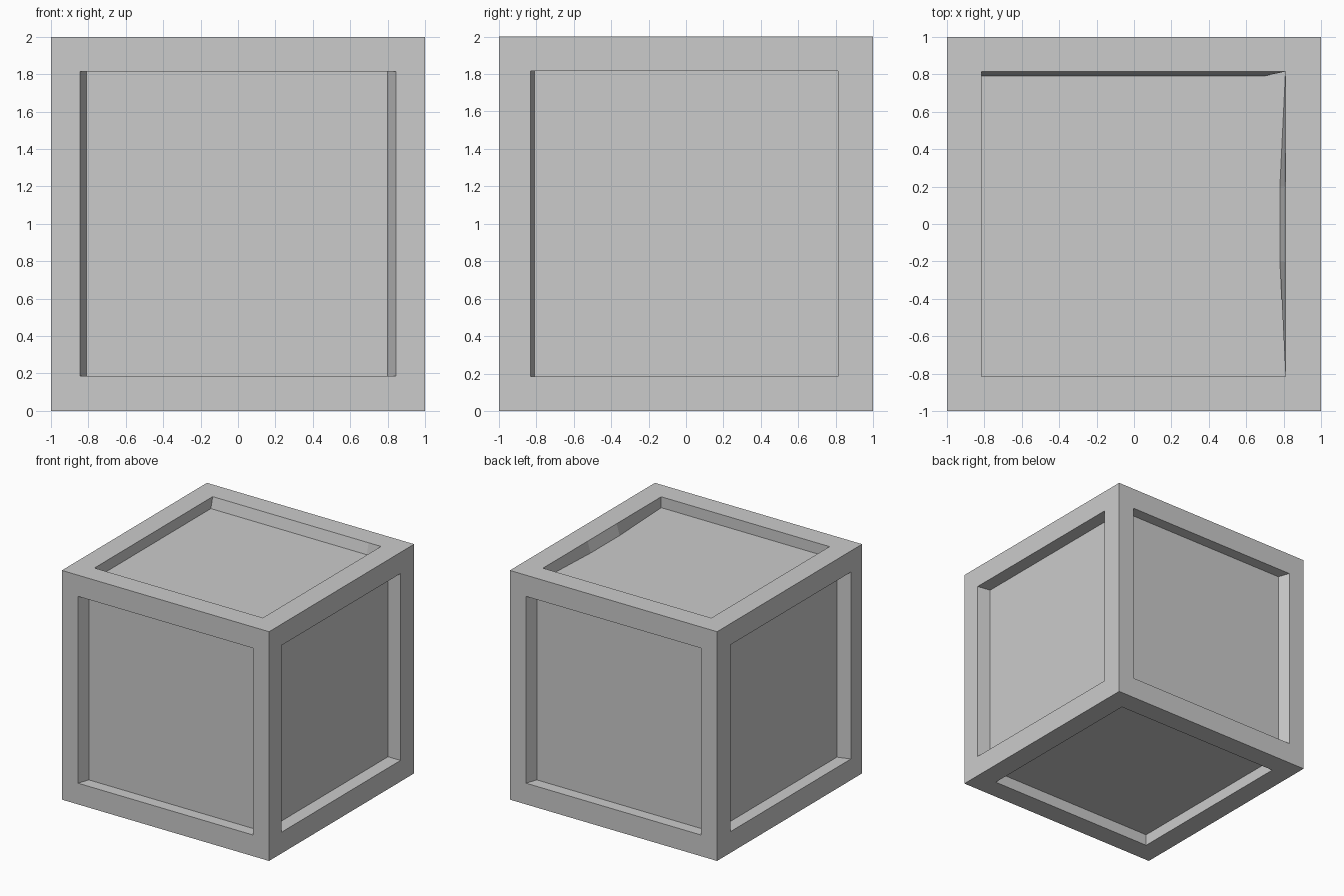
import bpy, bmesh
from mathutils import Vector

if "Cube" in bpy.data.objects:
    bpy.data.objects.remove(bpy.data.objects["Cube"])

X, Y, Z = Vector((1, 0, 0)), Vector((0, 1, 0)), Vector((0, 0, 1))
bm = bmesh.new()


def side(u, v, opening, floor, depth):
    """One cube side: flat frame, recess walls and sunken panel.
    opening and floor are four runs of points, one run per edge, counter-clockwise."""
    n = u.cross(v)

    def vert(p, h):
        return bm.verts.new(u * p[0] + v * p[1] + n * h + Z)

    corners = [vert(p, 1) for p in ((-1, -1), (1, -1), (1, 1), (-1, 1))]
    rim = [[vert(p, 1) for p in run] for run in opening]
    base = [[vert(p, 1 - depth) for p in run] for run in floor]
    # frame bars
    for i in range(4):
        j = (i + 1) % 4
        bm.faces.new([corners[i], corners[j], rim[j][0]] + rim[i][::-1])
    # recess walls and panel
    r, b = sum(rim, []), sum(base, [])
    for i in range(len(r)):
        j = (i + 1) % len(r)
        bm.faces.new((r[i], r[j], b[j], b[i]))
    bm.faces.new(b)


def rect(u0, u1, h=0.815):
    return [[(u0, -h)], [(u1, -h)], [(u1, h)], [(u0, h)]]


# four upright sides: front, back, right, left
side(X, Z, rect(-0.845, 0.845), rect(-0.81, 0.80), 0.10)
side(-X, Z, rect(-0.845, 0.845), rect(-0.81, 0.81), 0.10)
side(Y, Z, rect(-0.83, 0.812), rect(-0.81, 0.812), 0.12)
side(-Y, Z, rect(-0.815, 0.845), rect(-0.815, 0.81), 0.11)
# bottom
side(X, -Y, rect(-0.815, 0.815), rect(-0.815, 0.815), 0.10)
# top, with uneven right and back recess walls
side(X, Y,
     [[(-0.815, -0.815)], [(0.81, -0.815), (0.81, -0.2), (0.81, 0.2)],
      [(0.81, 0.815), (0.69, 0.815)], [(-0.815, 0.815)]],
     [[(-0.815, -0.815)], [(0.81, -0.815), (0.78, -0.2), (0.78, 0.2)],
      [(0.81, 0.815), (0.69, 0.79)], [(-0.815, 0.79)]], 0.095)

bmesh.ops.remove_doubles(bm, verts=bm.verts, dist=1e-4)
bmesh.ops.recalc_face_normals(bm, faces=bm.faces)
mesh = bpy.data.meshes.new("crate")
bm.to_mesh(mesh)
bm.free()
bpy.context.collection.objects.link(bpy.data.objects.new("crate", mesh))
